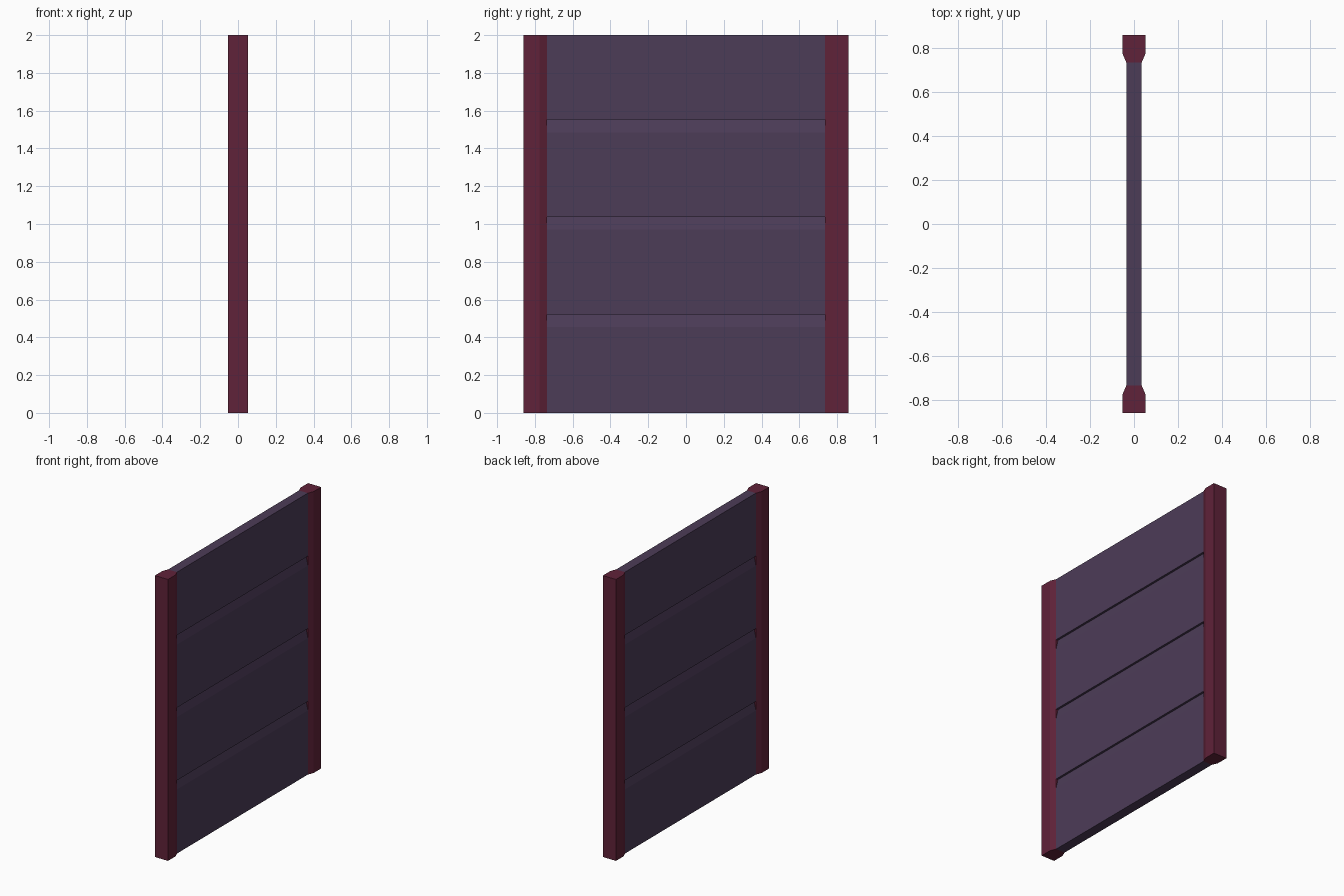
import bpy, bmesh
from mathutils import Vector

if "Cube" in bpy.data.objects:
    bpy.data.objects.remove(bpy.data.objects["Cube"])


def material(name, rgb):
    m = bpy.data.materials.new(name)
    m.diffuse_color = (*rgb, 1)
    m.use_nodes = True
    m.node_tree.nodes["Principled BSDF"].inputs["Base Color"].default_value = m.diffuse_color
    return m


PURPLE = material("dusky purple", (0.073, 0.045, 0.097))
RED = material("dark maroon", (0.117, 0.016, 0.041))


def extrude_profile(name, points, offset, mat):
    """Build a solid from a closed 3D profile swept along offset."""
    bm = bmesh.new()
    face = bm.faces.new([bm.verts.new(p) for p in points])
    res = bmesh.ops.extrude_face_region(bm, geom=[face], use_keep_orig=True)
    verts = [v for v in res["geom"] if isinstance(v, bmesh.types.BMVert)]
    bmesh.ops.translate(bm, verts=verts, vec=Vector(offset))
    bmesh.ops.recalc_face_normals(bm, faces=bm.faces)
    me = bpy.data.meshes.new(name)
    bm.to_mesh(me)
    bm.free()
    me.materials.append(mat)
    ob = bpy.data.objects.new(name, me)
    bpy.context.collection.objects.link(ob)
    return ob


# Panel: plank cross-section in x/z, with a sloped rebate at each joint
HALF, DEPTH, INNER = 0.035, 0.015, 0.735
side = [(HALF, 0.0)]
for low, high in ((0.455, 0.52), (0.97, 1.037), (1.485, 1.552)):
    side += [(HALF, low), (HALF - DEPTH, high), (HALF, high)]
side.append((HALF, 2.0))
outline = side + [(-x, z) for x, z in reversed(side)]
extrude_profile("plank_panel", [(x, -INNER, z) for x, z in outline],
                (0, 2 * INNER, 0), PURPLE)

# Posts: chamfered toward the panel, one at each end
half_post = [(HALF, INNER), (0.052, 0.775), (0.052, 0.86)]
post = half_post + [(-x, y) for x, y in reversed(half_post)]
for name, s in (("front_post", -1), ("back_post", 1)):
    extrude_profile(name, [(x, s * y, 0) for x, y in post], (0, 0, 2), RED)
